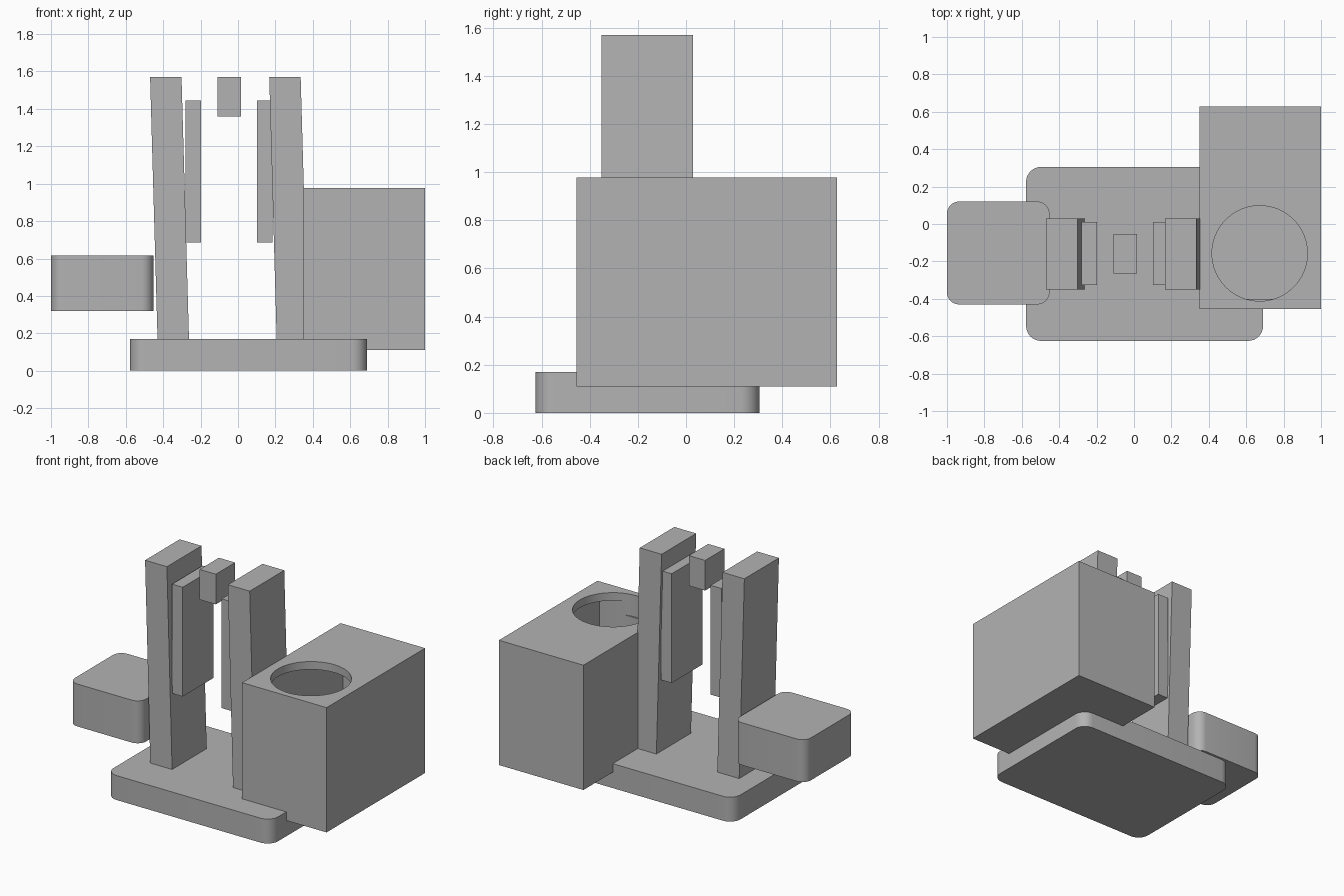
import bpy
import bmesh
import math

if "Cube" in bpy.data.objects:
    bpy.data.objects.remove(bpy.data.objects["Cube"], do_unlink=True)

grey = bpy.data.materials.new("plain_grey")
grey.use_nodes = True
grey.diffuse_color = (0.45, 0.45, 0.45, 1)
grey.node_tree.nodes["Principled BSDF"].inputs["Base Color"].default_value = grey.diffuse_color


def block(name, x, y, z, radius=0, lean=0):
    """Box from its extents; optional rounded upright corners and sideways lean."""
    bm = bmesh.new()
    bmesh.ops.create_cube(bm, size=1)
    for v in bm.verts:
        top = v.co.z > 0
        v.co = [r[0] if c < 0 else r[1] for c, r in zip(v.co, (x, y, z))]
        if top:
            v.co.x += lean
    if radius:
        upright = [e for e in bm.edges if abs(e.verts[0].co.z - e.verts[1].co.z) > 0.01]
        bmesh.ops.bevel(bm, geom=upright, offset=radius, segments=8,
                        profile=0.5, affect='EDGES')
    mesh = bpy.data.meshes.new(name)
    bm.to_mesh(mesh)
    bm.free()
    mesh.materials.append(grey)
    ob = bpy.data.objects.new(name, mesh)
    bpy.context.collection.objects.link(ob)
    if radius:
        smooth(ob)
    return ob


def smooth(ob):
    bpy.ops.object.select_all(action='DESELECT')
    ob.select_set(True)
    bpy.context.view_layer.objects.active = ob
    bpy.ops.object.shade_smooth_by_angle(angle=math.radians(30))


def cut(ob, cutter):
    """Subtract a cutter and bake the result."""
    cutter.hide_render = True
    mod = ob.modifiers.new("cut", 'BOOLEAN')
    mod.operation = 'DIFFERENCE'
    mod.solver = 'EXACT'
    mod.object = cutter
    bpy.ops.object.select_all(action='DESELECT')
    ob.select_set(True)
    bpy.context.view_layer.objects.active = ob
    bpy.ops.object.modifier_apply(modifier=mod.name)
    bpy.data.objects.remove(cutter, do_unlink=True)


# Rounded base plate and side block
block("base_plate", (-0.577, 0.69), (-0.625, 0.305), (0, 0.17), radius=0.08)
block("side_block", (-1, -0.452), (-0.43, 0.12), (0.32, 0.615), radius=0.065)

# Leaning uprights with a pad on each inner face
depth = (-0.35, 0.03)
block("right_upright", (-0.43, -0.262), depth, (0.165, 1.57), lean=-0.04)
block("left_upright", (0.207, 0.375), depth, (0.165, 1.57), lean=-0.04)
for name, x in (("right_pad", -0.28), ("left_pad", 0.102)):
    block(name, (x, x + 0.082), (-0.325, 0.012), (0.685, 1.445))

# Small block between the uprights
block("centre_block", (-0.11, 0.015), (-0.265, -0.053), (1.36, 1.57))

# Hollow box with a round opening in its lid
x, y, z, wall = (0.35, 1), (-0.455, 0.628), (0.11, 0.978), 0.055
box = block("hollow_box", x, y, z)
cut(box, block("cavity_cutter", *[(a + wall, b - wall) for a, b in (x, y, z)]))
bpy.ops.mesh.primitive_cylinder_add(vertices=64, radius=0.255, depth=0.3,
                                    location=(0.672, -0.157, z[1]))
cut(box, bpy.context.object)
smooth(box)
